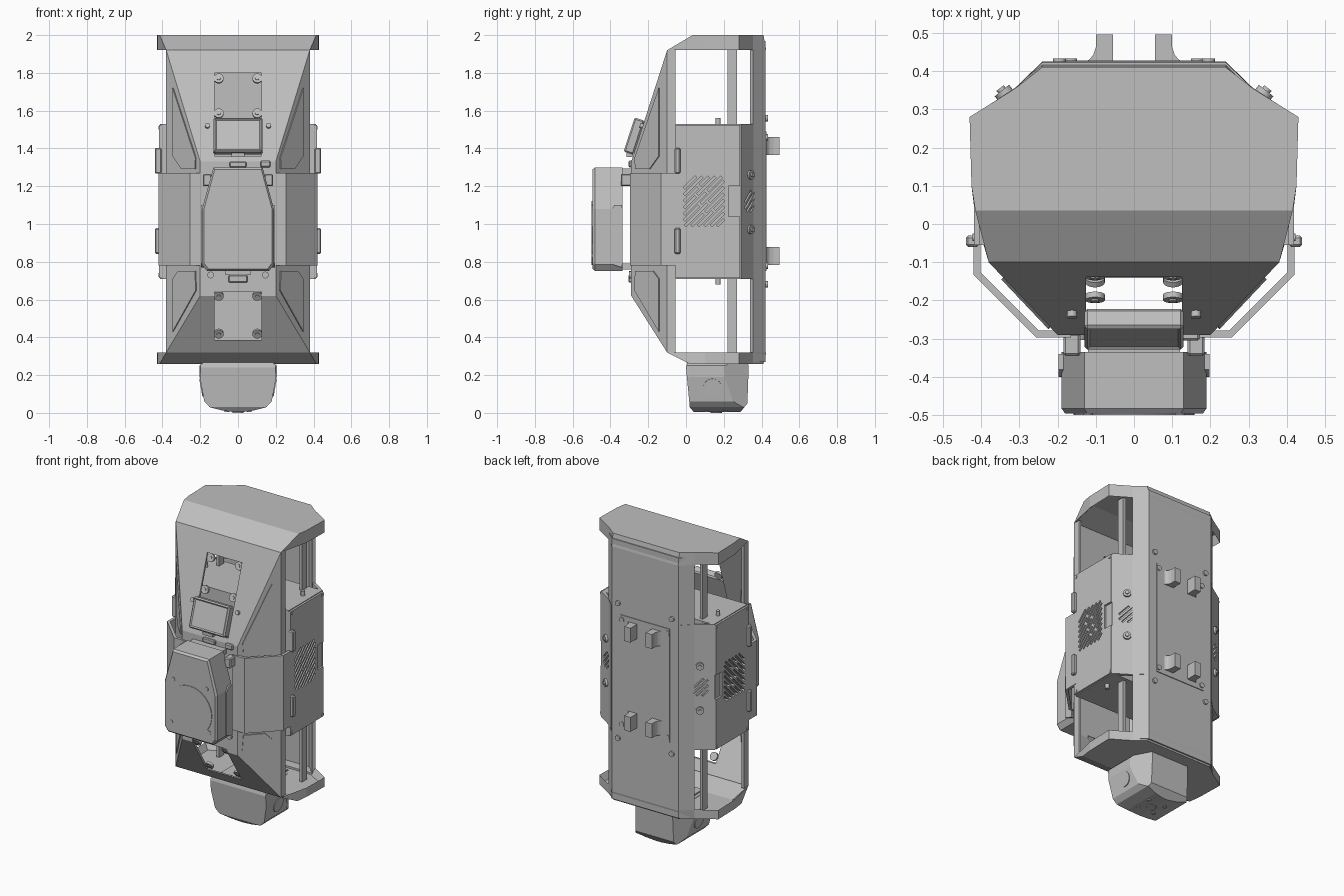
import bpy, bmesh, math
from mathutils import Matrix, Vector

if "Cube" in bpy.data.objects:
    bpy.data.objects.remove(bpy.data.objects["Cube"])

GREY = bpy.data.materials.new("neutral grey")
GREY.use_nodes = True
GREY.diffuse_color = (0.52, 0.52, 0.52, 1)
GREY.node_tree.nodes["Principled BSDF"].inputs["Base Color"].default_value = (0.52, 0.52, 0.52, 1)


def finish(name, bm, fix=True):
    if fix:
        bmesh.ops.recalc_face_normals(bm, faces=bm.faces[:])
    me = bpy.data.meshes.new(name)
    bm.to_mesh(me)
    bm.free()
    me.materials.append(GREY)
    ob = bpy.data.objects.new(name, me)
    bpy.context.collection.objects.link(ob)
    return ob


def add_box(bm, size, mat):
    bmesh.ops.create_cube(bm, size=1, matrix=mat @ Matrix.Diagonal((*size, 1)))


def box(name, x, y, z, bevel=0):
    """Box from x, y and z ranges."""
    bm = bmesh.new()
    size = [r[1] - r[0] for r in (x, y, z)]
    add_box(bm, size, Matrix.Translation([sum(r) / 2 for r in (x, y, z)]))
    if bevel:
        bmesh.ops.bevel(bm, geom=bm.edges[:], offset=bevel, segments=1, affect='EDGES')
    return finish(name, bm)


def loft(name, a, b):
    """Closed solid between two matching loops of 3D points."""
    bm = bmesh.new()
    va, vb = [bm.verts.new(p) for p in a], [bm.verts.new(p) for p in b]
    bm.faces.new(va)
    bm.faces.new(vb)
    n = len(a)
    for i in range(n):
        bm.faces.new((va[i], va[(i + 1) % n], vb[(i + 1) % n], vb[i]))
    return finish(name, bm)


def prism(name, pts, axis, lo, hi):
    """2D outline extruded along an axis."""
    put = {'x': lambda p, t: (t, p[0], p[1]), 'y': lambda p, t: (p[0], t, p[1]),
           'z': lambda p, t: (p[0], p[1], t)}[axis]
    return loft(name, [put(p, lo) for p in pts], [put(p, hi) for p in pts])


def disc(name, pos, normal, r, h, seg=20):
    bm = bmesh.new()
    rot = Vector(normal).to_track_quat('Z', 'Y').to_matrix().to_4x4()
    bmesh.ops.create_cone(bm, cap_ends=True, segments=seg, radius1=r, radius2=r, depth=h,
                          matrix=Matrix.Translation(pos) @ rot)
    ob = finish(name, bm)
    for p in ob.data.polygons:
        p.use_smooth = len(p.vertices) == 4
    return ob


def boolean(ob, cutter, op='DIFFERENCE'):
    m = ob.modifiers.new("cut", 'BOOLEAN')
    m.object, m.operation, m.solver = cutter, op, 'EXACT'
    apply_mods(ob)
    bpy.data.objects.remove(cutter)


def apply_mods(ob):
    bpy.context.view_layer.objects.active = ob
    for m in list(ob.modifiers):
        bpy.ops.object.modifier_apply(modifier=m.name)


def slots(frame, w, h, step, thick, depth):
    """Diagonal slot cutters filling a w by h rectangle in the frame's local YZ plane."""
    bm = bmesh.new()
    n = int((w + h) / step)
    for i in range(1, n):
        c = -h / 2 - w / 2 + i * step
        lo, hi = max(-w / 2, -h / 2 - c), min(w / 2, h / 2 - c)
        if hi - lo < step * 0.4:
            continue
        parts = [(lo, hi)]
        if hi - lo > 0.11:
            mid = lo + (hi - lo) * (0.4 if i % 2 else 0.6)
            parts = [(lo, mid - 0.006), (mid + 0.006, hi)]
        for a, b in parts:
            m = (a + b) / 2
            add_box(bm, (depth, (b - a) * 1.414, thick), frame @ Matrix.Translation((0, m, m + c))
                    @ Matrix.Rotation(math.radians(45), 4, 'X'))
    return finish("slot_cutter", bm)


def mirrored(pts):
    """Right half outline (front to back) completed into a closed loop."""
    return pts + [(-p[0], *p[1:]) for p in reversed(pts)]


# End caps: hollow trays with a sloped front edge
SIDE = [(0.425, 0.1), (0.43, 0.28), (0.31, 0.355), (0.24, 0.425)]
for name, zin, zout, yf in (("top_cap", 1.92, 2.0, 0.035), ("bottom_cap", 0.32, 0.26, 0.02)):
    rim = mirrored([(x, y, zin) for x, y in [(0.38, -0.1)] + SIDE])
    end = mirrored([(x, min(y, 0.41), zout) for x, y in [(0.415, yf)] + SIDE])
    cap = loft(name, rim, end)
    bm = bmesh.new()
    bm.from_mesh(cap.data)
    face = min(bm.faces, key=lambda f: abs(f.calc_center_median().z - zin))
    bmesh.ops.inset_region(bm, faces=[face], thickness=0.025)
    for v in face.verts:
        v.co.z += (zout - zin) * 0.7
        if v.co.y < 0:
            v.co.y = yf + 0.02
    bm.to_mesh(cap.data)
    bm.free()

# Faceted front shell, thin walled
bm = bmesh.new()
rows = []
for z, w, y in ((1.92, 0.38, -0.1), (1.33, 0.2, -0.29), (0.62, 0.2, -0.29), (0.32, 0.38, -0.1)):
    half = [(0.38, -0.055), (0.38, -0.1), (w, y)]
    line = [(-px, py) for px, py in half] + half[::-1]
    rows.append([bm.verts.new((px, py, z)) for px, py in line])
for r0, r1 in zip(rows, rows[1:]):
    for i in range(5):
        bm.faces.new((r0[i], r1[i], r1[i + 1], r0[i + 1]))
bmesh.ops.remove_doubles(bm, verts=bm.verts[:], dist=0.0005)
shell = finish("front_shell", bm, fix=False)
sol = shell.modifiers.new("wall", 'SOLIDIFY')
sol.thickness, sol.offset = 0.018, -1
apply_mods(shell)
for z0, z1 in ((1.36, 1.80), (0.385, 0.64)):
    boolean(shell, box("window_cutter", (-0.125, 0.125), (-0.5, 0.0), (z0, z1)))

# Corner lugs with screws inside the shell windows
UP, LOW = Vector((0, -0.59, 0.19)).normalized(), Vector((0, -0.30, -0.19)).normalized()
for s in (-1, 1):
    for z in (1.775, 1.59, 0.612, 0.412):
        n = UP if z > 1 else LOW
        y = -0.1 - (1.92 - z) * 0.322 if z > 1 else -0.1 - (z - 0.32) * 0.633
        p = Vector((s * 0.102, y, z))
        disc("window_lug", p - n * 0.015, n, 0.026, 0.015)
        disc("lug_screw", p - n * 0.006, n, 0.011, 0.006)
    # Raised panels on the angled cheeks
    for name, outline in (("upper_cheek_panel", [(-0.14, 1.72), (-0.14, 1.36), (-0.19, 1.29), (-0.265, 1.29), (-0.268, 1.35)]),
                          ("lower_cheek_panel", [(-0.14, 0.43), (-0.14, 0.71), (-0.17, 0.75), (-0.265, 0.75), (-0.27, 0.65)])):
        base = [(s * (0.2 + (y + 0.29) * 0.947), y, z) for y, z in outline]
        loft(name, base, [(x + s * 0.005, y - 0.005, z) for x, y, z in base])
    # Wrap-around band
    prism("side_band", [(s * x, y) for x, y in ((0.165, -0.297), (0.255, -0.297), (0.42, -0.132), (0.42, -0.03),
                        (0.402, -0.03), (0.402, -0.125), (0.248, -0.279), (0.165, -0.279))], 'z', 0.78, 1.27)

# Electronics bay with vented sides
bay = box("equipment_bay", (-0.405, 0.405), (-0.055, 0.292), (0.71, 1.53))
for s in (-1, 1):
    cover = prism("side_cover", [(-0.055, 0.715), (0.285, 0.715), (0.285, 1.04), (0.225, 1.04), (0.225, 1.20),
                                 (0.285, 1.20), (0.285, 1.525), (-0.055, 1.525)], 'x', s * 0.405, s * 0.418)
    boolean(cover, slots(Matrix.Translation((s * 0.411, 0.095, 1.12)), 0.21, 0.26, 0.034, 0.013, 0.05))
    boolean(bay, slots(Matrix.Translation((s * 0.4, 0.095, 1.12)), 0.21, 0.26, 0.034, 0.013, 0.05))
    for z in (0.91, 1.335):
        box("side_clip", sorted((s * 0.405, s * 0.44)), (-0.06, -0.03), (z - 0.068, z + 0.068), 0.006)
    for z in (0.73, 1.51):
        for y in (-0.035, 0.275):
            disc("cover_screw", (s * 0.419, y, z), (s, 0, 0), 0.01, 0.006, 12)
    for z in (0.70, 1.54):
        disc("bay_pin", (s * 0.35, 0.17, z), (0, 0, 1), 0.013, 0.04, 12)
    box("inner_post", sorted((s * 0.29, s * 0.31)), (0.22, 0.27), (0.28, 1.96))

# Back plate with angled edges and mid-height wings
prism("back_plate", mirrored([(0.30, 0.338), (0.31, 0.355), (0.24, 0.422)]) , 'z', 0.27, 0.29)
prism("back_shell", [(-0.31, 0.355), (-0.24, 0.422), (0.24, 0.422), (0.31, 0.355), (0.297, 0.34), (0.232, 0.402),
                     (-0.232, 0.402), (-0.297, 0.34)], 'z', 0.29, 1.97)
for s in (-1, 1):
    wing = prism("back_wing", [(s * x, y) for x, y in ((0.25, 0.415), (0.31, 0.357), (0.412, 0.29), (0.38, 0.29),
                               (0.297, 0.343), (0.24, 0.4))], 'z', 0.71, 1.53)
    n = Vector((s * 0.62, 0.78, 0))
    frame = Matrix.Translation((s * 0.343, 0.338, 1.12)) @ Matrix.Rotation(math.atan2(n.y, n.x), 4, 'Z')
    boolean(wing, slots(frame, 0.085, 0.11, 0.034, 0.012, 0.03))
    for z in (0.97, 1.26):
        disc("wing_bolt", (s * 0.34, 0.342, z), n, 0.024, 0.018, 16)
        disc("wing_bolt_core", (s * 0.346, 0.35, z), n, 0.012, 0.014, 12)
    # Rear screws and hooks
    for z in (0.68, 0.78, 1.46, 1.56):
        disc("back_screw", (s * 0.195 if z in (0.68, 1.56) else s * 0.165, 0.427, z), (0, 1, 0), 0.017, 0.012, 14)
    for z in (0.83, 1.413):
        prism("rear_hook", [(s * x, y) for x, y in ((0.055, 0.42), (0.055, 0.495), (0.10, 0.495), (0.10, 0.462),
                            (0.106, 0.443), (0.116, 0.431), (0.132, 0.42))], 'z', z - 0.047, z + 0.047)
box("rear_mount_plate", (-0.18, 0.18), (0.415, 0.427), (0.75, 1.49))

# Front camera housing
half = [(0.165, 0.752), (0.19, 0.785), (0.19, 1.08), (0.13, 1.30)]
front = mirrored(half)
housing = loft("camera_housing", [(x, -0.335, z) for x, z in front], [(x, -0.482, z) for x, z in front])
loft("camera_face", [(x, -0.482, z) for x, z in front],
     [(x * 0.95, -0.495, 1.02 + (z - 1.02) * 0.96) for x, z in front])
disc("lens_disc", (0, -0.495, 0.94), (0, -1, 0), 0.158, 0.008, 48)
for z0, z1 in ((0.76, 0.79), (1.265, 1.295)):
    box("housing_bracket", (-0.12, 0.12), (-0.34, -0.28), (z0, z1))
for s in (-1, 1):
    for x, z in ((0.12, 1.11), (0.137, 0.83)):
        disc("housing_screw", (s * x, -0.495, z), (0, -1, 0), 0.013, 0.008, 14)
    prism("housing_side_rib", [(-0.40, 0.79), (-0.34, 0.77), (-0.34, 1.10), (-0.38, 1.10), (-0.40, 1.07)],
          'x', s * 0.17, s * 0.197)
    box("mount_lug", sorted((s * 0.14, s * 0.185)), (-0.345, -0.285), (1.20, 1.265), 0.006)
    disc("shell_screw", (s * 0.162, -0.235, 1.52), UP, 0.013, 0.02, 14)
    disc("shell_screw", (s * 0.145, -0.295, 0.73), (0, -1, 0), 0.018, 0.016, 14)

# Tilted display and small controls
bm = bmesh.new()
tilt = Matrix.Translation((0, -0.275, 1.465)) @ Matrix.Rotation(math.radians(-18), 4, 'X')
add_box(bm, (0.26, 0.055, 0.19), tilt)
bmesh.ops.bevel(bm, geom=bm.edges[:], offset=0.008, segments=1, affect='EDGES')
bm.normal_update()
screen = max(bm.faces, key=lambda f: f.normal.dot(UP) * f.calc_area())
bmesh.ops.inset_region(bm, faces=[screen], thickness=0.01)
bmesh.ops.translate(bm, verts=screen.verts, vec=-UP * 0.006)
finish("display", bm)
box("display_latch", (-0.035, 0.035), (-0.315, -0.28), (1.355, 1.375))
box("upper_button_bar", (-0.045, 0.045), (-0.305, -0.28), (1.30, 1.33), 0.005)
box("side_switch", (0.118, 0.172), (-0.305, -0.28), (1.30, 1.335), 0.006)
box("lower_latch", (-0.05, 0.05), (-0.305, -0.28), (0.69, 0.73), 0.005)
box("latch_hood", (-0.065, 0.065), (-0.302, -0.28), (0.73, 0.75))

# Lower sensor head, shaped by its front and side outlines
head = prism("sensor_head", mirrored([(0.17, 0.28), (0.203, 0.25), (0.203, 0.19), (0.178, 0.06), (0.15, 0.03),
                                      (0.08, 0.012), (0.02, 0.004)]), 'y', -0.1, 0.5)
boolean(head, prism("side_outline", [(0.01, 0.28), (0.0, 0.24), (0.02, 0.03), (0.045, 0.0), (0.285, 0.0),
                                     (0.325, 0.05), (0.332, 0.25), (0.32, 0.28)], 'x', -0.4, 0.4), 'INTERSECT')
boolean(head, prism("plan_outline", mirrored([(0.19, -0.05), (0.205, 0.03), (0.205, 0.2), (0.13, 0.34)]),
                    'z', -0.1, 0.5), 'INTERSECT')
box("head_neck", (-0.15, 0.15), (0.04, 0.30), (0.25, 0.29))
for s in (-1, 1):
    disc("head_side_cap", (s * 0.187, 0.14, 0.135), (s, 0, -0.18), 0.048, 0.02, 28)
    for y in (0.11, 0.21):
        disc("head_screw", (s * 0.06, y, 0.01), (0, 0, -1), 0.012, 0.012, 12)
disc("head_port", (0, 0.16, 0.004), (0, 0, -1), 0.03, 0.008, 20)
